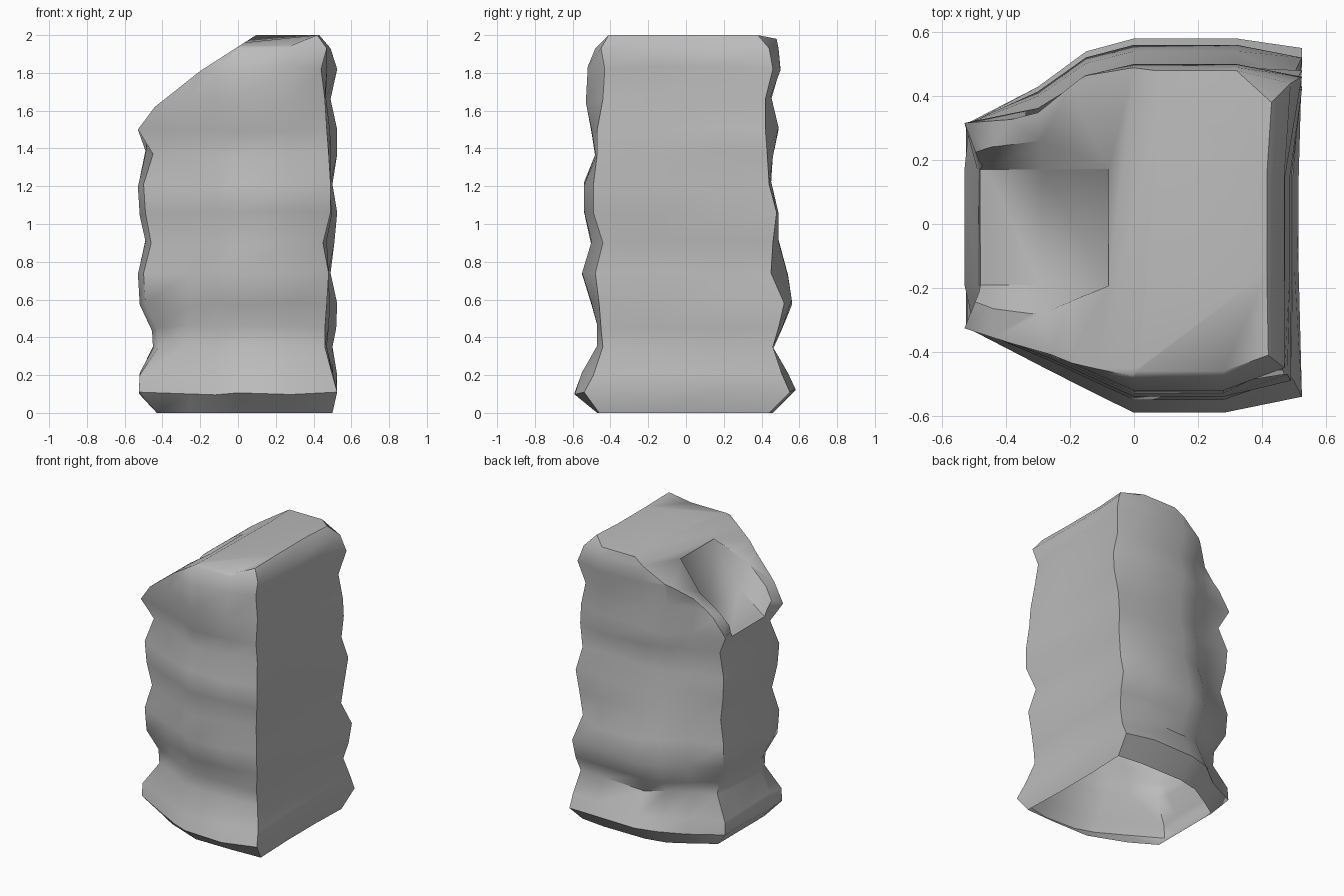
import bpy, bmesh, math, random
from mathutils import Vector

if "Cube" in bpy.data.objects:
    bpy.data.objects.remove(bpy.data.objects["Cube"])

random.seed(4)
stone = bpy.data.materials.new("grey stone")
stone.diffuse_color = (0.5, 0.5, 0.5, 1)
stone.use_nodes = True
stone.node_tree.nodes["Principled BSDF"].inputs["Base Color"].default_value = stone.diffuse_color

# Height, left x, front-right x, back-right x, front y, front corner y, back corner y, back y
ROWS = [
    (0.00, -.43, .50, .50, -.47, -.46, .44, .46),
    (0.11, -.525, .525, .525, -.59, -.54, .55, .58),
    (0.20, -.52, .50, .525, -.55, -.49, .51, .54),
    (0.35, -.45, .46, .50, -.47, -.44, .46, .46),
    (0.45, -.455, .46, .52, -.47, -.45, .49, .51),
    (0.58, -.52, .47, .525, -.50, -.46, .52, .56),
    (0.74, -.53, .48, .49, -.55, -.48, .45, .54),
    (0.90, -.49, .45, .51, -.50, -.44, .46, .49),
    (1.06, -.52, .49, .525, -.54, -.49, .48, .49),
    (1.21, -.53, .49, .50, -.54, -.49, .44, .45),
    (1.37, -.48, .48, .525, -.48, -.47, .43, .46),
    (1.50, -.53, .47, .525, -.50, -.47, .42, .49),
    (1.66, -.53, .46, .49, -.53, -.44, .42, .45),
    (1.82, -.53, .44, .525, -.52, -.43, .46, .50),
    (1.93, -.52, .47, .49, -.48, -.45, .44, .49),
    (2.00, -.50, .42, .43, -.46, -.41, .38, .48),
]


def ring(row):
    """One outline of the column, anticlockwise from the front-left corner."""
    z, left, fr, br, front, fc, bc, back = row
    k = left / -.52
    inset = .03 if .3 < z < 1.4 else 0
    mid = left if z < 1.3 else -.49 if z < 1.4 else -.475
    side = (fr + br) / 2 - .01
    pts = [(left + inset, -.32 * k), (-.26, front * .78), (-.12, front * .90),
           (0, front), (.28, front), (fr, fc), (side, -.15), (side, .15),
           (br, bc), (.32, back), (0, back), (-.15, back * .93),
           (-.30, back * .74), (left + inset / 2, .31 * k), (mid, .17), (mid, -.19)]
    out = []
    for i, (x, y) in enumerate(pts):
        dz = 0
        if .1 < z < 1.9 and i not in (0, 5, 8, 13):
            dz = random.uniform(-.018, .018)
        if z > 1.95:        # top dips toward the front and slightly at the back
            dz = -.055 if i in (1, 2, 3, 4) else -.02 if i in (9, 10, 11) else 0
        out.append((x, y, z + dz))
    return out


def new_object(name, bm):
    bmesh.ops.recalc_face_normals(bm, faces=bm.faces[:])
    mesh = bpy.data.meshes.new(name)
    bm.to_mesh(mesh)
    bm.free()
    ob = bpy.data.objects.new(name, mesh)
    bpy.context.collection.objects.link(ob)
    return ob


def loft(bm, outlines):
    rings = [[bm.verts.new(p) for p in o] for o in outlines]
    n = len(rings[0])
    for a, b in zip(rings, rings[1:]):
        for i in range(n):
            j = (i + 1) % n
            bm.faces.new((a[i], a[j], b[j], b[i]))
    bm.faces.new(rings[0][::-1])
    return bm.faces.new(rings[-1])


# Lofted rock column
bm = bmesh.new()
top = loft(bm, [ring(r) for r in ROWS])
bmesh.ops.triangulate(bm, faces=[top])

# Broken slope on the upper left
slope = [(.08, 1.99), (-.20, 1.81), (-.44, 1.62), (-.53, 1.50)]
for (x0, z0), (x1, z1) in zip(slope, slope[1:]):
    normal = Vector((z1 - z0, 0, x0 - x1)).normalized()
    bmesh.ops.bisect_plane(
        bm, geom=bm.verts[:] + bm.edges[:] + bm.faces[:], dist=1e-5,
        plane_co=(x0, 0, z0), plane_no=normal, clear_outer=True)
    bmesh.ops.holes_fill(bm, edges=[e for e in bm.edges if e.is_boundary], sides=0)
rock = new_object("rock_column", bm)
rock.data.materials.append(stone)

# Channel carved down the slope, leaving a steep rim at front and back
bm = bmesh.new()
loft(bm, [[(x, -.19, z), (x, .17, z), (x, .17 + w, z + .18),
           (x, .17 + w, z + .7), (x, -.19 - w, z + .7), (x, -.19 - w, z + .18)]
          for x, z, w in [(-.08, 1.88, .10), (-.29, 1.59, .11),
                          (-.46, 1.46, .09), (-.80, 1.25, .09)]])
cutter = new_object("channel_cutter", bm)
cutter.hide_render = True

bpy.context.view_layer.objects.active = rock
rock.select_set(True)
mod = rock.modifiers.new("channel", 'BOOLEAN')
mod.operation = 'DIFFERENCE'
mod.solver = 'EXACT'
mod.object = cutter
bpy.ops.object.modifier_apply(modifier=mod.name)
bpy.data.objects.remove(cutter)

# Open underside
bm = bmesh.new()
bm.from_mesh(rock.data)
under = [f for f in bm.faces if all(v.co.z < .001 for v in f.verts)]
bmesh.ops.delete(bm, geom=under, context='FACES')
bm.to_mesh(rock.data)
bm.free()
bpy.ops.object.shade_smooth_by_angle(angle=math.radians(48))
